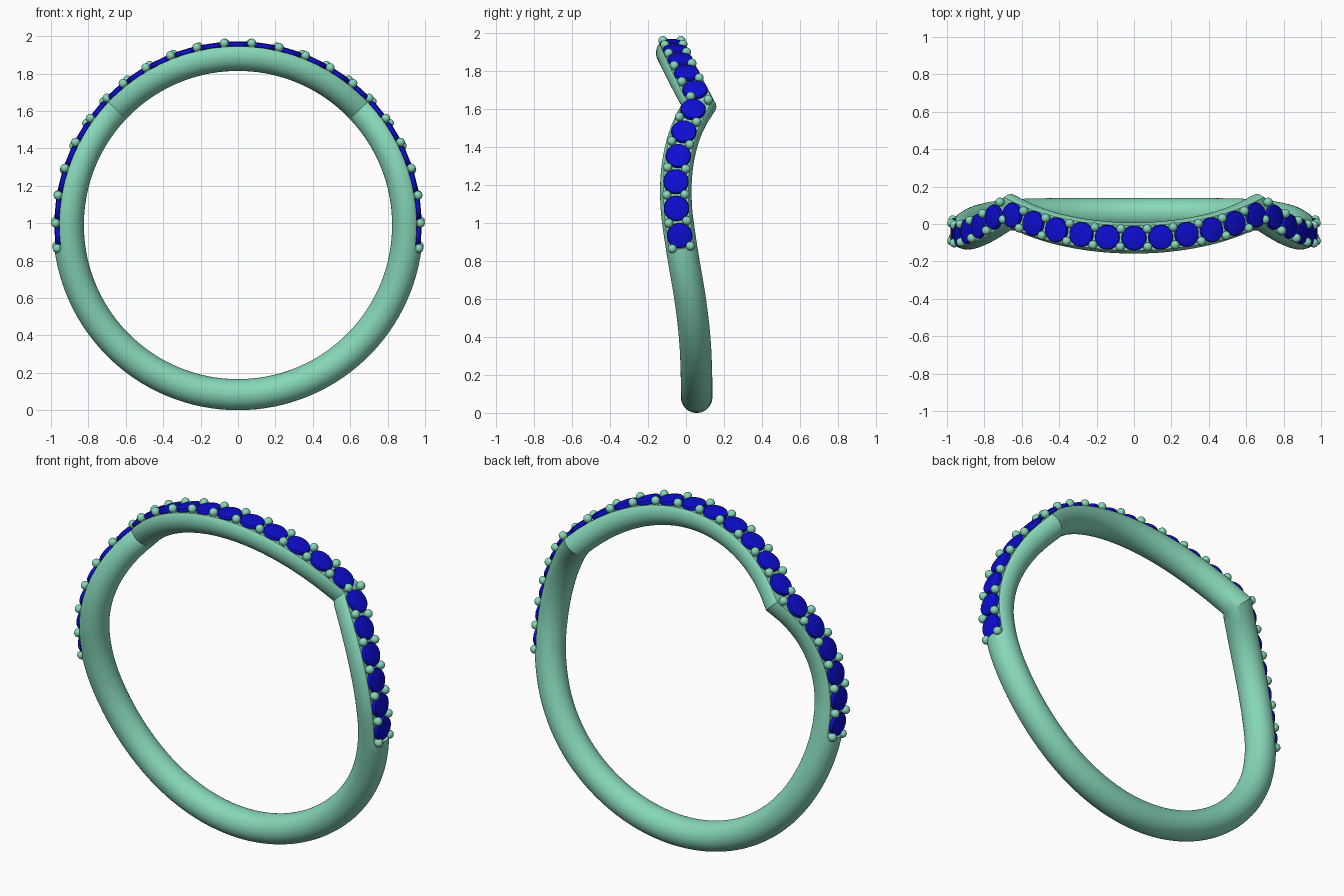
import bpy, bmesh
from math import sin, cos, pi, radians, hypot
from mathutils import Vector, Matrix

if "Cube" in bpy.data.objects:
    bpy.data.objects.remove(bpy.data.objects["Cube"])

CZ, R, TUBE = 0.99, 0.907, 0.083      # ring centre height, path radius, tube radius
KINK, SEAT_END = 46.5, 97.0           # angles measured from the top
SEAT = 0.048                          # flat seat height above the path
STEP = 8.48                           # stone spacing in degrees

# sideways wave of the band below the kink: (angle, y)
WAVE = [(46.5, .072), (51, .036), (59, -.010), (67.6, -.040), (76, -.053), (85, -.050),
        (93, -.034), (102, -.012), (115.5, .022), (131, .046), (150, .055), (180, .056)]


def wave_y(deg):
    a = abs(deg)
    if a <= KINK:
        return -0.075 + 0.147 * (a / KINK) ** 2
    n = len(WAVE)

    def slope(i):
        if i == n - 1:
            return 0.0
        p, q = WAVE[max(i - 1, 0)], WAVE[i + 1]
        return (q[1] - p[1]) / (q[0] - p[0])
    i = next((k for k in range(n - 1) if a <= WAVE[k + 1][0]), n - 2)
    (a0, y0), (a1, y1) = WAVE[i], WAVE[i + 1]
    h = a1 - a0
    t = (a - a0) / h
    return (y0 * (2*t**3 - 3*t**2 + 1) + y1 * (3*t**2 - 2*t**3)
            + h * (slope(i) * (t**3 - 2*t**2 + t) + slope(i + 1) * (t**3 - t**2)))


def frame(deg):
    """Position, tangent, sideways and outward directions on the path."""
    t = radians(deg)
    out = Vector((sin(t), 0, cos(t)))
    pos = out * R + Vector((0, wave_y(deg), CZ))
    d = (wave_y(deg + 0.3) - wave_y(deg - 0.3)) / (radians(0.6) * R)
    tan = Vector((cos(t), d, -sin(t))).normalized()
    return pos, tan, out.cross(tan), out


def material(name, rgb):
    m = bpy.data.materials.new(name)
    m.diffuse_color = (*rgb, 1)
    m.use_nodes = True
    m.node_tree.nodes["Principled BSDF"].inputs["Base Color"].default_value = m.diffuse_color
    return m


def finish(bm, name, mat):
    bmesh.ops.recalc_face_normals(bm, faces=bm.faces[:])
    me = bpy.data.meshes.new(name)
    bm.to_mesh(me)
    bm.free()
    me.materials.append(mat)
    ob = bpy.data.objects.new(name, me)
    bpy.context.collection.objects.link(ob)
    bpy.ops.object.select_all(action='DESELECT')
    ob.select_set(True)
    bpy.context.view_layer.objects.active = ob
    bpy.ops.object.shade_smooth_by_angle(angle=radians(28))
    return ob


metal = material("green_metal", (0.24, 0.68, 0.48))
blue = material("blue_stone", (0.004, 0.004, 0.65))

# band: round section swept round the ring, flattened on the outside under the stones
half = [i * 2.5 for i in range(1, 18)] + [KINK]
half += [50 + i * (SEAT_END - 50) / 20 for i in range(21)] + [SEAT_END + 0.2]
half += [SEAT_END + 3 + i * (180 - SEAT_END - 3) / 28 for i in range(28)]
angles = [-a for a in reversed(half)] + [0] + half + [180]
N = 48
bm = bmesh.new()
rings = []
for a in angles:
    pos, tan, side, out = frame(a)
    miter = 1.0
    if abs(a) == KINK:
        side, miter = Vector((0, side.y / abs(side.y), 0)), 1.06
    ring = []
    for k in range(N):
        u, v = TUBE * sin(2*pi*k/N), TUBE * cos(2*pi*k/N)
        if abs(a) <= SEAT_END:
            v = min(v, SEAT)
        # keep the outside on a circle as seen from the front
        p = pos + side * (u * miter)
        radial = Vector((p.x, 0, p.z - CZ))
        radial = radial.normalized() * (R + v)
        ring.append(bm.verts.new((radial.x, p.y, radial.z + CZ)))
    rings.append(ring)
for r0, r1 in zip(rings, rings[1:] + rings[:1]):
    for k in range(N):
        bm.faces.new((r0[k], r0[(k+1) % N], r1[(k+1) % N], r1[k]))
finish(bm, "band", metal)

# stones: round, low-domed gems set side by side
PROFILE = [(.030, -.022), (.066, 0), (.067, .010), (.063, .019), (.045, .024)]
SEG = 28
bm = bmesh.new()
for i in range(-11, 12):
    pos, tan, side, out = frame(i * STEP)
    base = pos + out * 0.050

    def ring_at(r, h):
        return [bm.verts.new(base + out*h + tan*(r*cos(2*pi*k/SEG)) + side*(r*sin(2*pi*k/SEG)))
                for k in range(SEG)]
    loops = [ring_at(r, h) for r, h in PROFILE]
    for l0, l1 in zip(loops, loops[1:]):
        for k in range(SEG):
            bm.faces.new((l0[k], l0[(k+1) % SEG], l1[(k+1) % SEG], l1[k]))
    bm.faces.new(loops[0])
    bm.faces.new(loops[-1])
finish(bm, "stones", blue)

# prongs: a pair of beads on short posts between neighbouring stones
bm = bmesh.new()
for i in range(-12, 12):
    a = (i + 0.5) * STEP
    if abs(i + 0.5) > 11:
        a *= 0.994
    pos, tan, side, out = frame(a)
    rot = Matrix((tan, side, out)).transposed().to_4x4()
    for s in (-1, 1):
        c = pos + out * 0.068 + side * (0.048 * s)
        bmesh.ops.create_uvsphere(bm, u_segments=16, v_segments=10, radius=0.024,
                                  matrix=Matrix.Translation(c) @ rot)
        bmesh.ops.create_cone(bm, cap_ends=True, segments=14, radius1=0.018, radius2=0.018,
                              depth=0.05, matrix=Matrix.Translation(c - out * 0.025) @ rot)
finish(bm, "prongs", metal)
